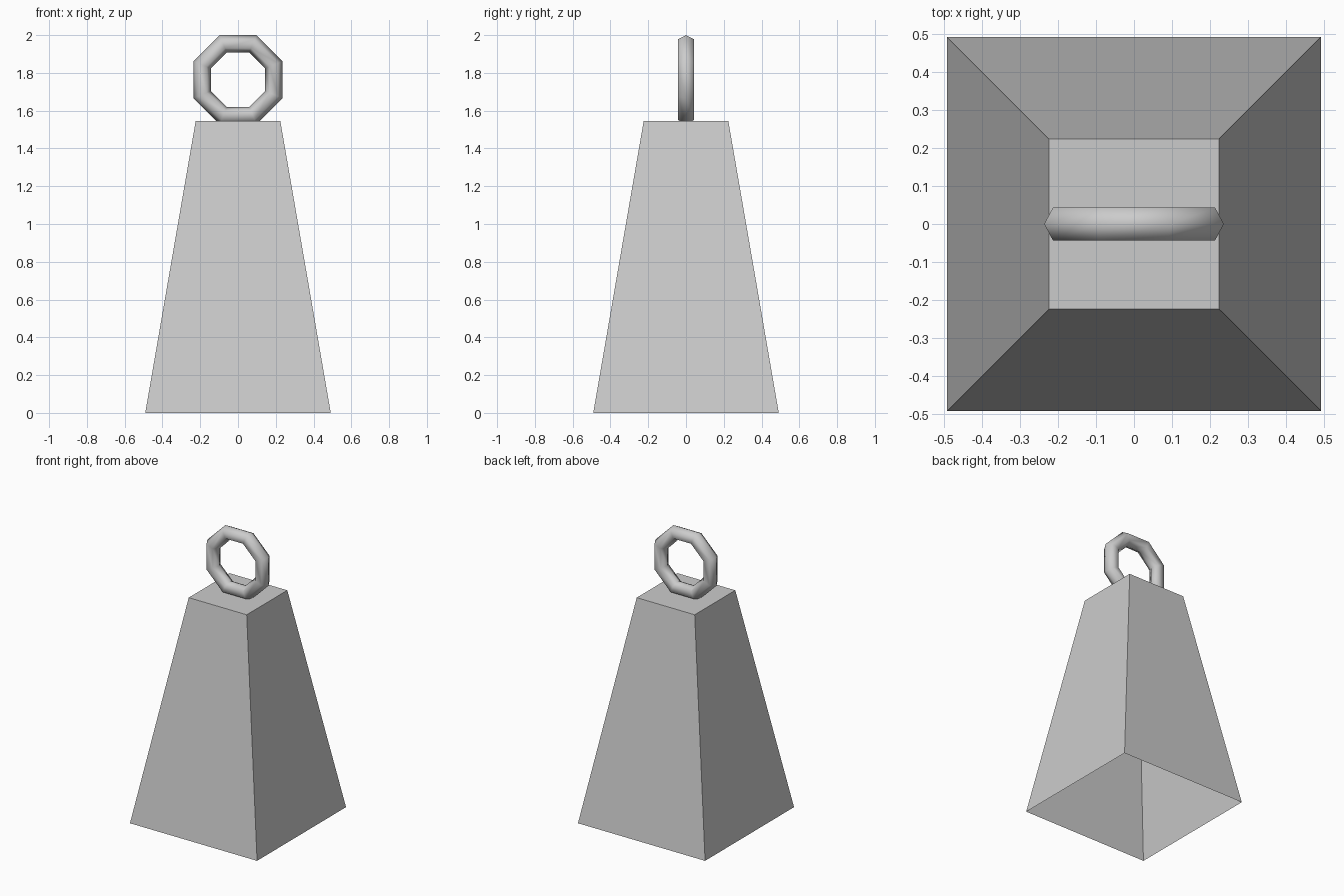
import bpy, bmesh
from math import pi, sqrt
from mathutils import Matrix

if "Cube" in bpy.data.objects:
    bpy.data.objects.remove(bpy.data.objects["Cube"])

BASE_HALF, TOP_HALF, HEIGHT = 0.491, 0.224, 1.545
RING_R, TUBE_R = 0.2055, 0.05


def add_object(name, bm):
    mesh = bpy.data.meshes.new(name)
    bm.to_mesh(mesh)
    bm.free()
    obj = bpy.data.objects.new(name, mesh)
    bpy.context.collection.objects.link(obj)
    return obj


# Tapered square body: a hollow shell with an open underside
bm = bmesh.new()
bmesh.ops.create_cone(
    bm, cap_ends=True, segments=4, depth=HEIGHT,
    radius1=BASE_HALF * sqrt(2), radius2=TOP_HALF * sqrt(2))
# turn the square so its sides face the axes, whatever the start angle
v = bm.verts[:][0].co
turn = 0 if abs(abs(v.x) - abs(v.y)) < 1e-4 else pi / 4
bmesh.ops.transform(
    bm, verts=bm.verts,
    matrix=Matrix.Translation((0, 0, HEIGHT / 2)) @ Matrix.Rotation(turn, 4, 'Z'))
bottom = [f for f in bm.faces if f.calc_center_median().z < 0.001]
bmesh.ops.delete(bm, geom=bottom, context='FACES_ONLY')
add_object("body", bm)

# Low-poly hanging ring: eight segments, six-sided tube, flat side up
bpy.ops.mesh.primitive_torus_add(
    major_segments=8, minor_segments=6,
    major_radius=RING_R, minor_radius=TUBE_R)
ring = bpy.context.object
ring.name = "hanging_ring"
apothem = (RING_R + TUBE_R) * 0.92388
ring.data.transform(
    Matrix.Translation((0, 0, 2 - apothem))
    @ Matrix.Rotation(pi / 2, 4, 'X') @ Matrix.Rotation(pi / 8, 4, 'Z'))
bpy.ops.object.shade_smooth()
